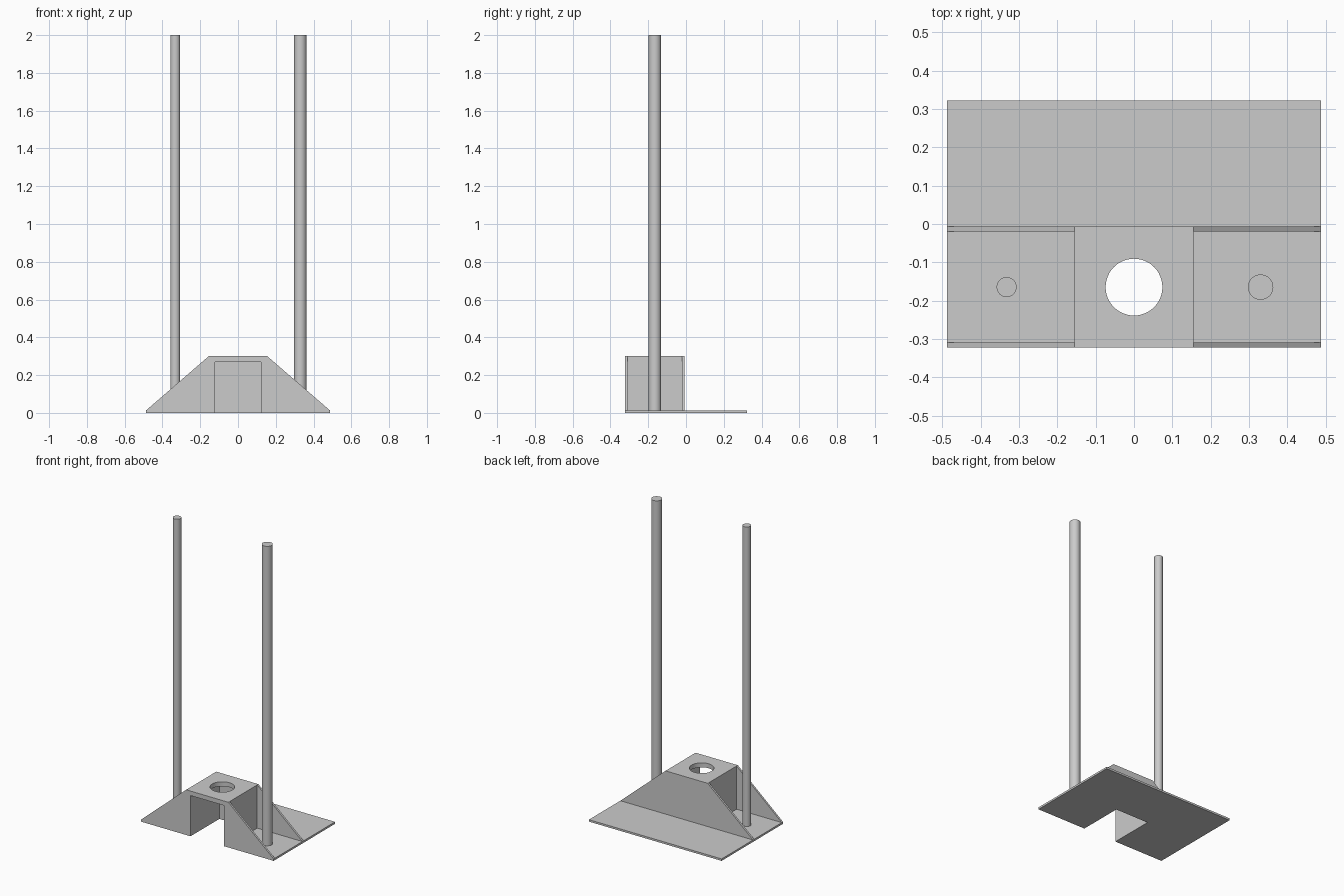
import bpy
import bmesh
from mathutils import Vector

cube = bpy.data.objects.get("Cube")
if cube:
    bpy.data.objects.remove(cube, do_unlink=True)

grey = bpy.data.materials.new("light grey")
grey.use_nodes = True
grey.diffuse_color = (0.6, 0.6, 0.6, 1)
grey.node_tree.nodes["Principled BSDF"].inputs["Base Color"].default_value = (0.6, 0.6, 0.6, 1)

# Main dimensions
HALF_X, HALF_Y = 0.487, 0.322
PLATE = 0.013              # thickness of base and webs
TOP = 0.30                 # height of the block
BLOCK, SLOT = 0.155, 0.123  # half widths of block and channel
BACK = -0.007              # rear face of the block
INNER = BACK - PLATE       # front face of the rear web
MID_Y = (BACK - HALF_Y) / 2


def prism(name, points, direction):
    """Extrude a closed planar outline along a direction."""
    bm = bmesh.new()
    face = bm.faces.new([bm.verts.new(p) for p in points])
    result = bmesh.ops.extrude_face_region(bm, geom=[face], use_keep_orig=True)
    moved = [v for v in result["geom"] if isinstance(v, bmesh.types.BMVert)]
    bmesh.ops.translate(bm, verts=moved, vec=Vector(direction))
    bmesh.ops.recalc_face_normals(bm, faces=bm.faces)
    mesh = bpy.data.meshes.new(name)
    bm.to_mesh(mesh)
    bm.free()
    mesh.materials.append(grey)
    obj = bpy.data.objects.new(name, mesh)
    bpy.context.collection.objects.link(obj)
    return obj


def cylinder(name, x, radius, bottom, top):
    bpy.ops.mesh.primitive_cylinder_add(
        vertices=48, radius=radius, depth=top - bottom,
        location=(x, MID_Y, (bottom + top) / 2))
    obj = bpy.context.object
    obj.name = name
    obj.data.materials.append(grey)
    bpy.ops.object.shade_smooth_by_angle()
    return obj


def xz(outline, y):
    return [(x, y, z) for x, z in outline]


# Base plate with a slot open to the front
half = [(SLOT, INNER), (SLOT, -HALF_Y), (HALF_X, -HALF_Y), (HALF_X, HALF_Y)]
outline = half + [(-x, y) for x, y in reversed(half)]
prism("base_plate", [(x, y, 0) for x, y in outline], (0, 0, PLATE))

# Rear web across the full width
half = [(HALF_X, PLATE), (BLOCK, TOP)]
outline = half + [(-x, z) for x, z in reversed(half)]
prism("rear_web", xz(outline, INNER), (0, PLATE, 0))

# Arched block over the slot
half = [(SLOT, 0.27), (SLOT, PLATE), (BLOCK, PLATE), (BLOCK, TOP)]
outline = half + [(-x, z) for x, z in reversed(half)]
block = prism("arched_block", xz(outline, -HALF_Y), (0, INNER + HALF_Y, 0))

# Round hole through the top of the block
cutter = cylinder("hole_cutter", 0, 0.074, 0.2, 0.4)
cutter.hide_render = True
cut = block.modifiers.new("hole", "BOOLEAN")
cut.operation = "DIFFERENCE"
cut.solver = "EXACT"
cut.object = cutter
bpy.ops.object.select_all(action="DESELECT")
block.select_set(True)
bpy.context.view_layer.objects.active = block
bpy.ops.object.modifier_apply(modifier=cut.name)
bpy.data.objects.remove(cutter, do_unlink=True)
bpy.ops.object.shade_smooth_by_angle()

# Front gussets and upright rods on each side
for side, sign, x, radius in (("left", 1, 0.33, 0.033), ("right", -1, -0.332, 0.026)):
    outline = [(sign * BLOCK, PLATE), (sign * HALF_X, PLATE), (sign * BLOCK, TOP)]
    prism(side + "_front_gusset", xz(outline, -HALF_Y), (0, PLATE, 0))
    cylinder(side + "_rod", x, radius, PLATE, 2)
